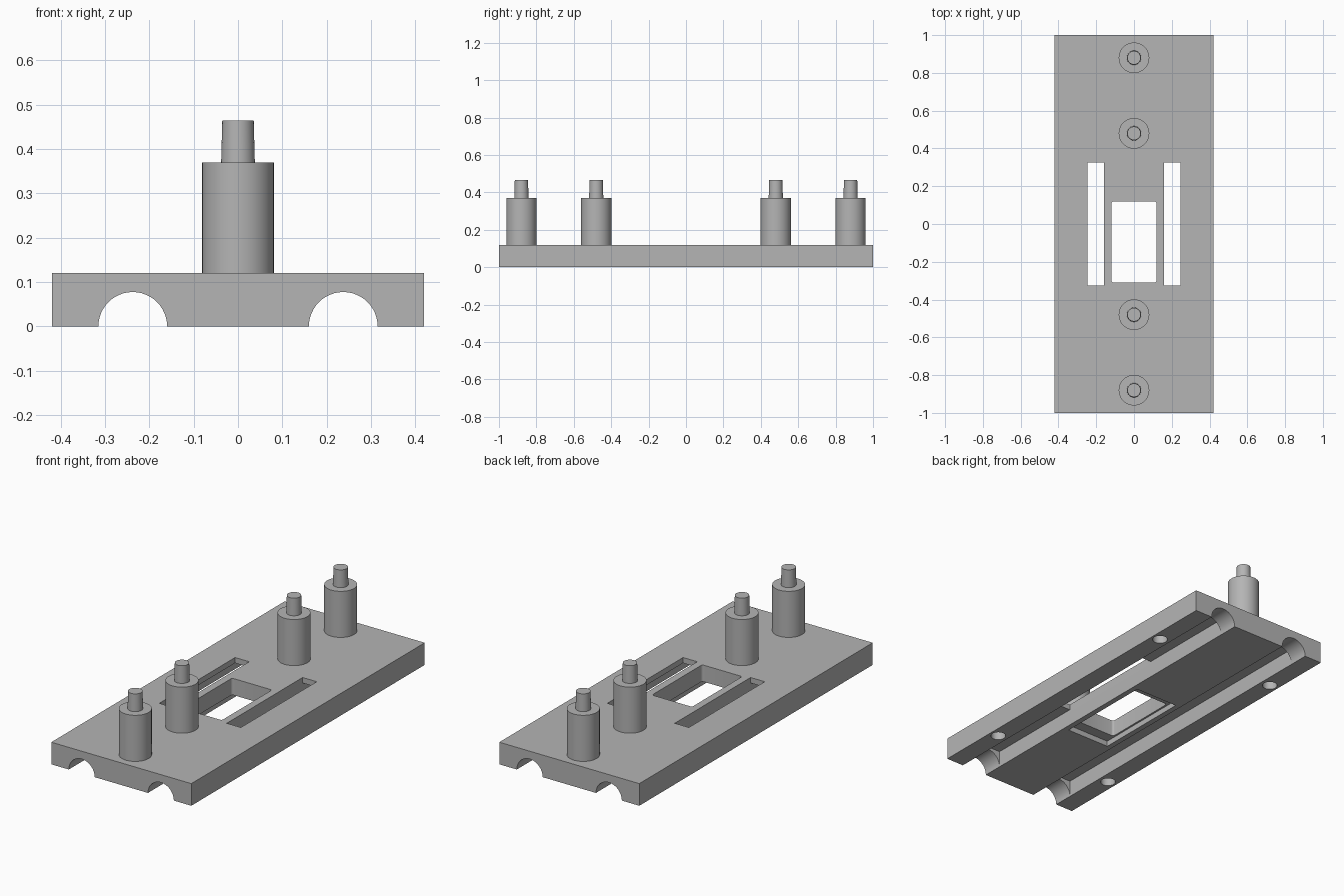
import bpy
import bmesh
from math import radians

default = bpy.data.objects.get("Cube")
if default:
    bpy.data.objects.remove(default, do_unlink=True)

grey = bpy.data.materials.new("plain grey")
grey.diffuse_color = (0.46, 0.46, 0.46, 1)
grey.use_nodes = True
grey.node_tree.nodes["Principled BSDF"].inputs["Base Color"].default_value = (0.46, 0.46, 0.46, 1)

HALF_X, LENGTH, THICK = 0.42, 1.0, 0.12
GROOVE_IN, GROOVE_OUT, GROOVE_DEPTH = 0.16, 0.315, 0.09


def add_object(name, bm):
    bmesh.ops.recalc_face_normals(bm, faces=bm.faces[:])
    mesh = bpy.data.meshes.new(name)
    bm.to_mesh(mesh)
    bm.free()
    mesh.materials.append(grey)
    obj = bpy.data.objects.new(name, mesh)
    bpy.context.collection.objects.link(obj)
    return obj


def box(name, x0, x1, y0, y1, z0, z1, corner=0):
    """Box by its limits, with optionally rounded upright corners."""
    bm = bmesh.new()
    bmesh.ops.create_cube(bm, size=1)
    for v in bm.verts:
        v.co = (x1 if v.co.x > 0 else x0, y1 if v.co.y > 0 else y0, z1 if v.co.z > 0 else z0)
    if corner:
        upright = [e for e in bm.edges if abs(e.verts[0].co.z - e.verts[1].co.z) > 0.01]
        bmesh.ops.bevel(bm, geom=upright, offset=corner, segments=4, profile=0.5, affect='EDGES')
    return add_object(name, bm)


def lathe(name, profile, location, along_y=False):
    """Solid of revolution from (radius, height) points."""
    bm = bmesh.new()
    points = [(0, profile[0][1])] + profile + [(0, profile[-1][1])]
    verts = [bm.verts.new((r, 0, z)) for r, z in points]
    edges = [bm.edges.new(pair) for pair in zip(verts, verts[1:])]
    bmesh.ops.spin(bm, geom=verts + edges, cent=(0, 0, 0), axis=(0, 0, 1),
                   angle=radians(360), steps=48)
    bmesh.ops.remove_doubles(bm, verts=bm.verts[:], dist=1e-5)
    if along_y:
        for v in bm.verts:
            v.co = (v.co.x, v.co.z, v.co.y)
    obj = add_object(name, bm)
    obj.location = location
    return obj


def smooth(obj):
    bpy.ops.object.select_all(action='DESELECT')
    obj.select_set(True)
    bpy.context.view_layer.objects.active = obj
    bpy.ops.object.shade_smooth_by_angle(angle=radians(30))


# Base plate and its cutters
plate = box("base_plate", -HALF_X, HALF_X, -LENGTH, LENGTH, 0, THICK)
cutters = [
    box("window_cutter", -0.12, 0.12, -0.31, 0.12, -0.1, 0.2, corner=0.012),
    box("recess_cutter", -0.13, 0.13, -0.37, 0.18, -0.1, 0.03),
]
groove_radius = (GROOVE_OUT - GROOVE_IN) / 2
groove_centre = (GROOVE_OUT + GROOVE_IN) / 2
for side in (-1, 1):
    # Round end notches, square channel and through slot
    cutters.append(lathe("notch_cutter", [(groove_radius, -1.1), (groove_radius, 1.1)],
                         (side * groove_centre, 0, 0), along_y=True))
    lo, hi = sorted((side * GROOVE_IN, side * GROOVE_OUT))
    cutters.append(box("channel_cutter", lo, hi, -0.89, 0.89, -0.1, GROOVE_DEPTH))
    lo, hi = sorted((side * GROOVE_IN, side * 0.245))
    cutters.append(box("slot_cutter", lo, hi, -0.325, 0.325, -0.05, 0.2))
    # Blind sockets in the underside
    for end in (-1, 1):
        cutters.append(lathe("socket_cutter", [(0.038, -0.1), (0.038, 0.1)],
                             (side * 0.37, end * 0.65, 0)))

for cutter in cutters:
    cutter.hide_render = True
    cut = plate.modifiers.new(cutter.name, 'BOOLEAN')
    cut.operation = 'DIFFERENCE'
    cut.solver = 'EXACT'
    cut.object = cutter

# Bake the cuts and drop the cutters
bpy.context.view_layer.update()
cut_mesh = bpy.data.meshes.new_from_object(plate.evaluated_get(bpy.context.evaluated_depsgraph_get()))
plate.modifiers.clear()
plate.data = cut_mesh
for cutter in cutters:
    bpy.data.objects.remove(cutter, do_unlink=True)
smooth(plate)

# Stepped posts along the centre line
for label, y in (("front_outer", -0.88), ("front_inner", -0.48),
                 ("back_inner", 0.48), ("back_outer", 0.88)):
    post = lathe(label + "_post",
                 [(0.081, THICK), (0.081, 0.37), (0.038, 0.37), (0.0355, 0.465)], (0, y, 0))
    smooth(post)
